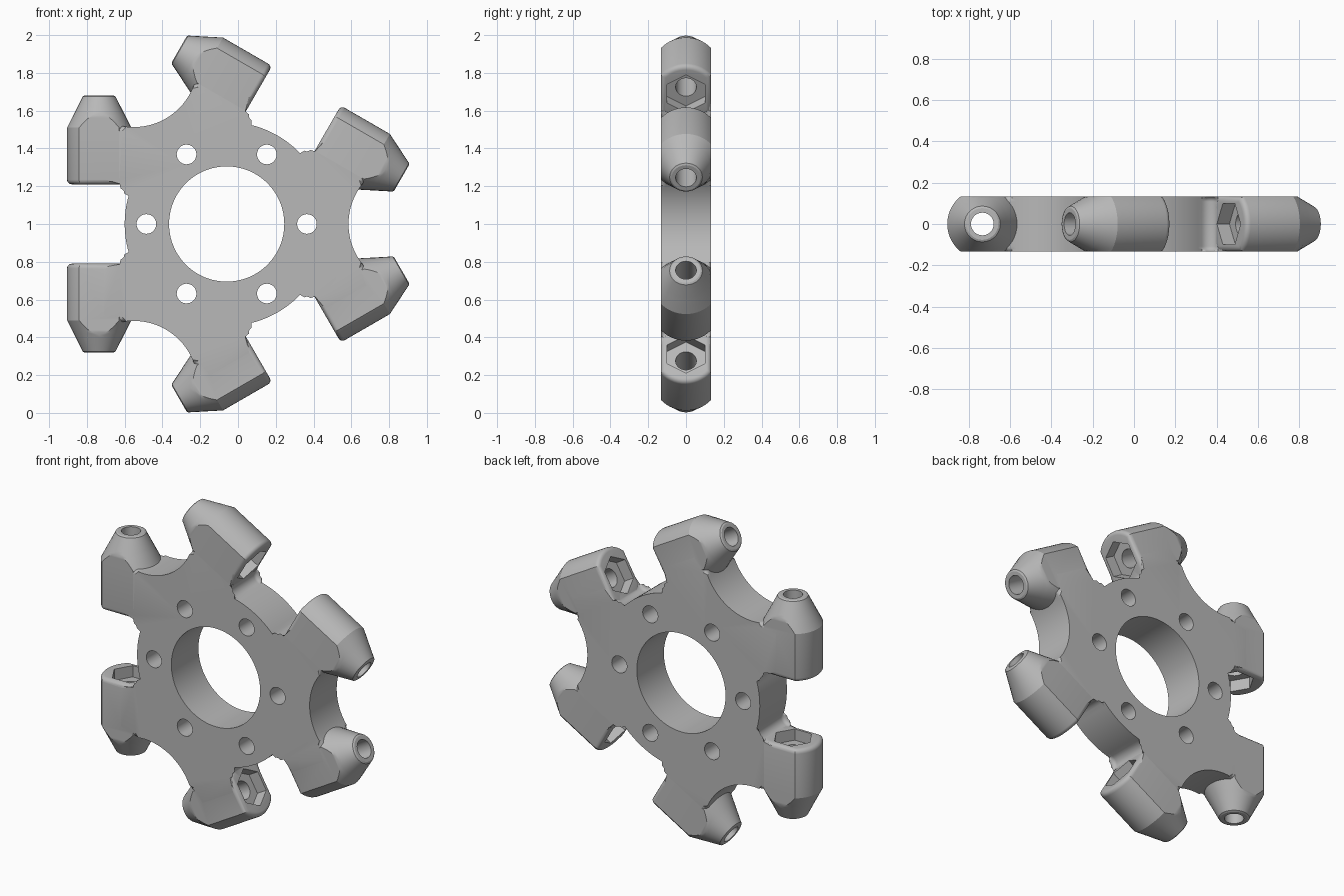
import bpy, bmesh
from math import sin, cos, pi, asin, atan2, radians, sqrt
from mathutils import Matrix, Vector

if "Cube" in bpy.data.objects:
    bpy.data.objects.remove(bpy.data.objects["Cube"], do_unlink=True)

HALF = 0.133            # half thickness of the plate
AXIS = -0.675           # arm axis, measured from the hub centre
ARM_R = 0.17
ROUND = 0.025           # edge rounding
STEPS = 5
PLACE = Matrix.Translation((-0.06, 0, 1))
TO_Y = Matrix.Rotation(pi / 2, 4, 'X')      # turns a z prism into a y prism

grey = bpy.data.materials.new("light_grey")
grey.use_nodes = True
grey.diffuse_color = (0.48, 0.48, 0.48, 1)
grey.node_tree.nodes["Principled BSDF"].inputs["Base Color"].default_value = (0.48, 0.48, 0.48, 1)


def arc(cx, cy, r, start, end, n):
    """Points on an arc, angles in degrees."""
    angles = [radians(start + (end - start) * i / n) for i in range(n + 1)]
    return [(cx + r * cos(a), cy + r * sin(a)) for a in angles]


def circle(r, n=48):
    return arc(0, 0, r, 0, 360, n)[:-1]


def loft(bm, rings, matrix):
    """Closed solid through rings of equal point count."""
    loops = [[bm.verts.new(matrix @ Vector(p)) for p in ring] for ring in rings]
    n = len(loops[0])
    for a, b in zip(loops, loops[1:]):
        for i in range(n):
            bm.faces.new((a[i], a[(i + 1) % n], b[(i + 1) % n], b[i]))
    return bm.faces.new(loops[0][::-1]), bm.faces.new(loops[-1])


def prism(bm, points, low, high, matrix):
    return loft(bm, [[(x, y, z) for x, y in points] for z in (low, high)], matrix)


def finish(bm, name):
    bmesh.ops.remove_doubles(bm, verts=bm.verts, dist=0.00005)
    bmesh.ops.recalc_face_normals(bm, faces=bm.faces)
    mesh = bpy.data.meshes.new(name)
    bm.to_mesh(mesh)
    bm.free()
    mesh.materials.append(grey)
    obj = bpy.data.objects.new(name, mesh)
    bpy.context.collection.objects.link(obj)
    return obj


def combine(target, tool, operation):
    mod = target.modifiers.new(operation.title(), 'BOOLEAN')
    mod.operation = operation
    mod.solver = 'EXACT'
    mod.object = tool
    bpy.context.view_layer.objects.active = target
    bpy.ops.object.modifier_apply(modifier=mod.name)
    bpy.data.objects.remove(tool, do_unlink=True)


# The six arm positions: mirrored pairs, three times round the hub
arm_places = [PLACE @ Matrix.Rotation(k * 2 * pi / 3, 4, 'Y')
              @ Matrix.Translation((AXIS, 0, 0)) @ Matrix.Diagonal((1, 1, side, 1))
              for k in range(3) for side in (1, -1)]


# Plate outline: one half sector, mirrored, repeated three times
def plate_outline():
    hub_r, fillet, arm_z = 0.54, 0.05, 0.213
    fz = arm_z - fillet
    fx = -sqrt((hub_r + fillet) ** 2 - fz ** 2)
    meet = 180 - atan2(fz, -fx) * 180 / pi
    half = arc(0, 0, hub_r, 180, meet, 6)
    half += arc(fx, fz, fillet, meet - 180, 90, 8)[1:]
    half += [(AXIS, arm_z), (AXIS, 0.5)]
    half += arc(-0.4925, 0.853, 0.34, -100, -60, 12)
    mirrored = [(x, -z) for x, z in reversed(half)]
    sector = mirrored[1:] + half[1:]
    points = []
    for k in range(3):
        turn = Matrix.Rotation(-k * 2 * pi / 3, 2)
        points += [tuple(turn @ Vector(p)) for p in sector]
    return points


bm = bmesh.new()
caps = prism(bm, plate_outline(), -HALF, HALF, PLACE @ TO_Y)
rim = list({e for cap in caps for e in cap.edges})
bmesh.ops.bevel(bm, geom=rim, offset=ROUND, offset_type='OFFSET', segments=STEPS,
                profile=0.5, affect='EDGES', clamp_overlap=False)
body = finish(bm, "clamp_hub")


# Arm cross-section: a circle flattened at the plate faces
def arm_ring(r, limit, z, n=14):
    a = asin(min(1, limit / r)) * 180 / pi
    return [(x, y, z) for x, y in arc(0, 0, r, -a, a, n) + arc(0, 0, r, 180 - a, 180 + a, n)]


rings = []
for i in range(STEPS, -1, -1):
    a = i * pi / 2 / STEPS
    inset = ROUND * (1 - cos(a))
    rings.append(arm_ring(ARM_R - inset, HALF - inset, 0.21 + ROUND * (1 - sin(a))))
for i in range(13):
    t = i / 12
    rings.append(arm_ring(ARM_R - 0.078 * t, HALF, 0.51 + 0.155 * t))
rings += [arm_ring(0.087, HALF, 0.675), arm_ring(0.077, HALF, 0.68)]

bm = bmesh.new()
for place in arm_places:
    loft(bm, rings, place)
combine(body, finish(bm, "arms"), 'UNION')

# Centre bore, six face holes and the bolt holes along the arms
bm = bmesh.new()
prism(bm, circle(0.305, 96), -0.3, 0.3, PLACE @ TO_Y)
for k in range(6):
    spot = Matrix.Rotation(k * pi / 3, 4, 'Y') @ Matrix.Translation((0.425, 0, 0))
    prism(bm, circle(0.052, 32), -0.3, 0.3, PLACE @ spot @ TO_Y)
for place in arm_places:
    prism(bm, circle(0.055, 32), 0.15, 0.75, place)
combine(body, finish(bm, "round_cutters"), 'DIFFERENCE')

# Hexagonal nut pockets in the inner arm ends
bm = bmesh.new()
for place in arm_places:
    prism(bm, circle(0.115, 6), 0.17, 0.28, place)
combine(body, finish(bm, "nut_cutters"), 'DIFFERENCE')

# Smooth rounded surfaces, sharp hole rims
bpy.ops.object.select_all(action='DESELECT')
body.select_set(True)
bpy.context.view_layer.objects.active = body
bpy.ops.object.shade_smooth_by_angle(angle=radians(24))
